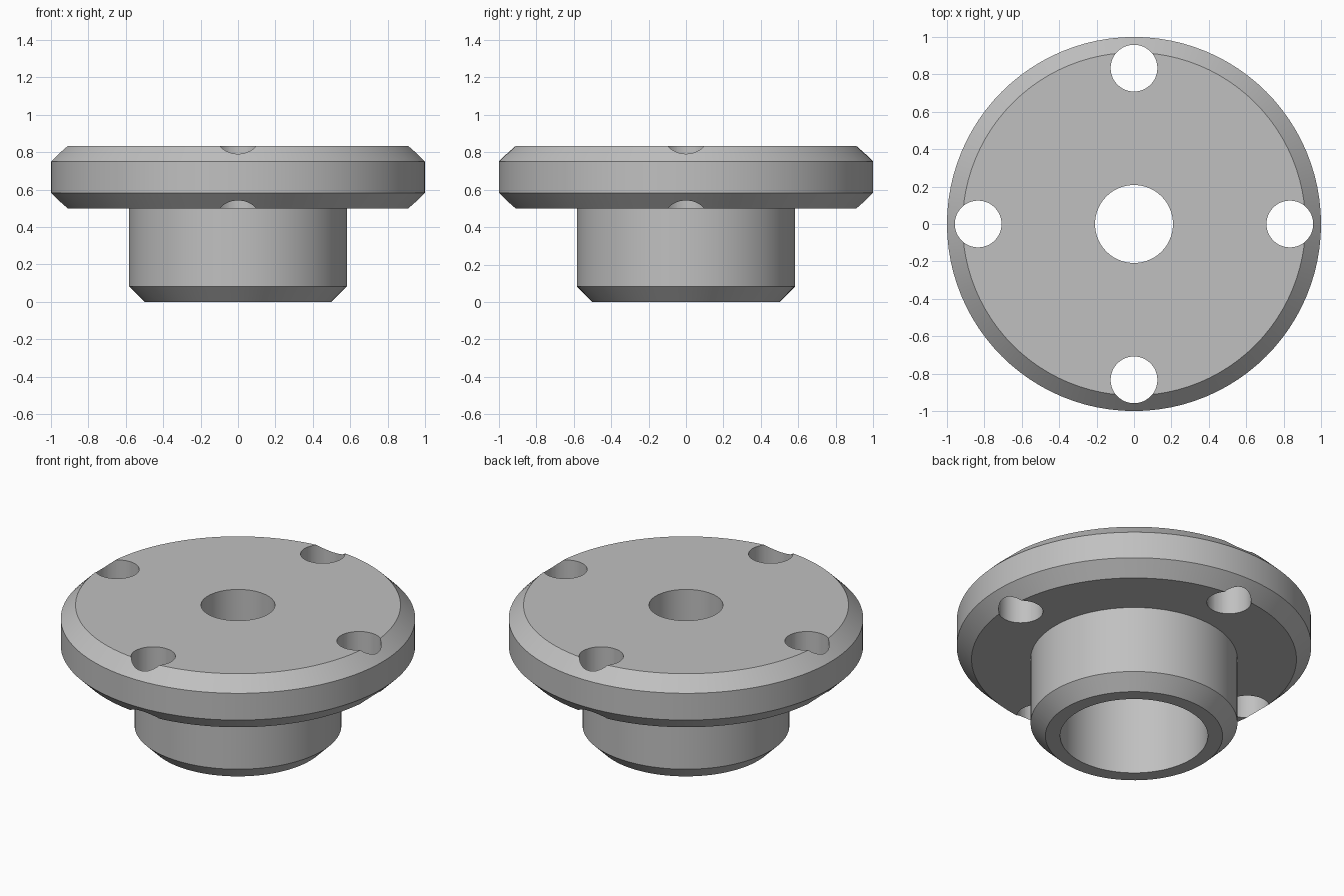
import bpy
import bmesh
import math
from mathutils import Matrix, Vector

U = 1 / 12  # design module
SEGMENTS = 96

cube = bpy.data.objects.get("Cube")
if cube:
    bpy.data.objects.remove(cube, do_unlink=True)

# Plain metal grey
grey = bpy.data.materials.new("metal_grey")
grey.use_nodes = True
colour = (0.53, 0.53, 0.53, 1)
grey.diffuse_color = colour
grey.node_tree.nodes["Principled BSDF"].inputs["Base Color"].default_value = colour


def add_object(name, bm):
    mesh = bpy.data.meshes.new(name)
    bmesh.ops.recalc_face_normals(bm, faces=bm.faces)
    bm.to_mesh(mesh)
    bm.free()
    mesh.materials.append(grey)
    obj = bpy.data.objects.new(name, mesh)
    bpy.context.collection.objects.link(obj)
    return obj


# Hub and flange: one closed profile of (radius, height), turned about z
profile = [(5, 0), (6, 0), (7, 1), (7, 6), (11, 6), (12, 7), (12, 9),
           (11, 10), (2.5, 10), (2.5, 6), (5, 6)]
bm = bmesh.new()
verts = [bm.verts.new((r * U, 0, z * U)) for r, z in profile]
edges = [bm.edges.new((a, b)) for a, b in zip(verts, verts[1:] + verts[:1])]
bmesh.ops.spin(bm, geom=verts + edges, cent=(0, 0, 0), axis=(0, 0, 1),
               angle=math.tau, steps=SEGMENTS, use_merge=True)
bmesh.ops.remove_doubles(bm, verts=bm.verts, dist=1e-5)
flange = add_object("flanged_hub", bm)

# Four bolt hole cutters around the flange
bm = bmesh.new()
for i in range(4):
    spot = Matrix.Rotation(i * math.pi / 2, 4, "Z") @ Vector((10 * U, 0, 8 * U))
    bmesh.ops.create_cone(bm, cap_ends=True, segments=48, radius1=1.5 * U,
                          radius2=1.5 * U, depth=6 * U,
                          matrix=Matrix.Translation(spot))
cutter = add_object("bolt_hole_cutter", bm)
cutter.hide_render = True

# Drill the holes, then drop the cutter
cut = flange.modifiers.new("bolt_holes", "BOOLEAN")
cut.operation = "DIFFERENCE"
cut.solver = "EXACT"
cut.object = cutter
bpy.ops.object.select_all(action="DESELECT")
flange.select_set(True)
bpy.context.view_layer.objects.active = flange
bpy.ops.object.modifier_apply(modifier=cut.name)
bpy.data.objects.remove(cutter, do_unlink=True)

# Round walls smooth, chamfer edges crisp
bpy.ops.object.shade_smooth_by_angle(angle=math.radians(30))
